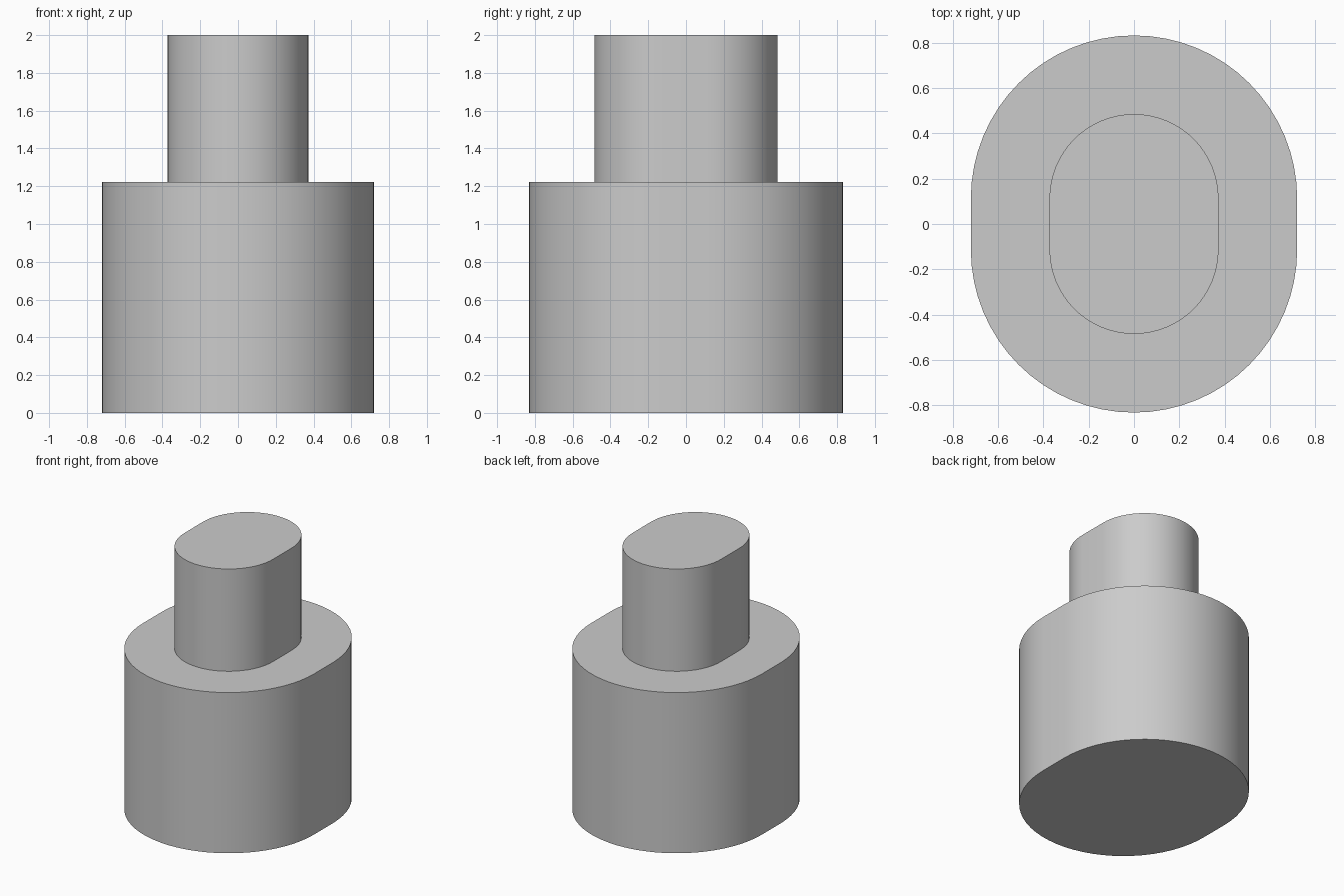
import bpy
import bmesh
import math

cube = bpy.data.objects.get("Cube")
if cube:
    bpy.data.objects.remove(cube, do_unlink=True)

grey = bpy.data.materials.new("light grey")
grey.use_nodes = True
colour = (0.6, 0.6, 0.6, 1)
grey.diffuse_color = colour
grey.node_tree.nodes["Principled BSDF"].inputs["Base Color"].default_value = colour

STRAIGHT = 0.112   # half length of the flat sides
SEGMENTS = 32      # sides in each half circle


def slot_outline(radius):
    """Two half circles joined by straight sides."""
    points = []
    for start, shift in ((0, STRAIGHT), (math.pi, -STRAIGHT)):
        for i in range(SEGMENTS + 1):
            a = start + math.pi * i / SEGMENTS
            points.append((radius * math.cos(a), radius * math.sin(a) + shift))
    return points


# Stepped body: rings of the slot outline, bridged from bottom to top
bm = bmesh.new()
rings = []
for radius, z in ((0.72, 0), (0.72, 1.222), (0.373, 1.222), (0.373, 2)):
    rings.append([bm.verts.new((x, y, z)) for x, y in slot_outline(radius)])
for low, high in zip(rings, rings[1:]):
    for i in range(len(low)):
        j = (i + 1) % len(low)
        bm.faces.new((low[i], low[j], high[j], high[i]))
bm.faces.new(rings[0][::-1])
bm.faces.new(rings[-1])

mesh = bpy.data.meshes.new("stepped_plug")
bm.to_mesh(mesh)
bm.free()
mesh.materials.append(grey)
plug = bpy.data.objects.new("stepped_plug", mesh)
bpy.context.collection.objects.link(plug)

# Smooth round walls with crisp rims
bpy.ops.object.select_all(action="DESELECT")
plug.select_set(True)
bpy.context.view_layer.objects.active = plug
bpy.ops.object.shade_smooth_by_angle(angle=math.radians(30))
